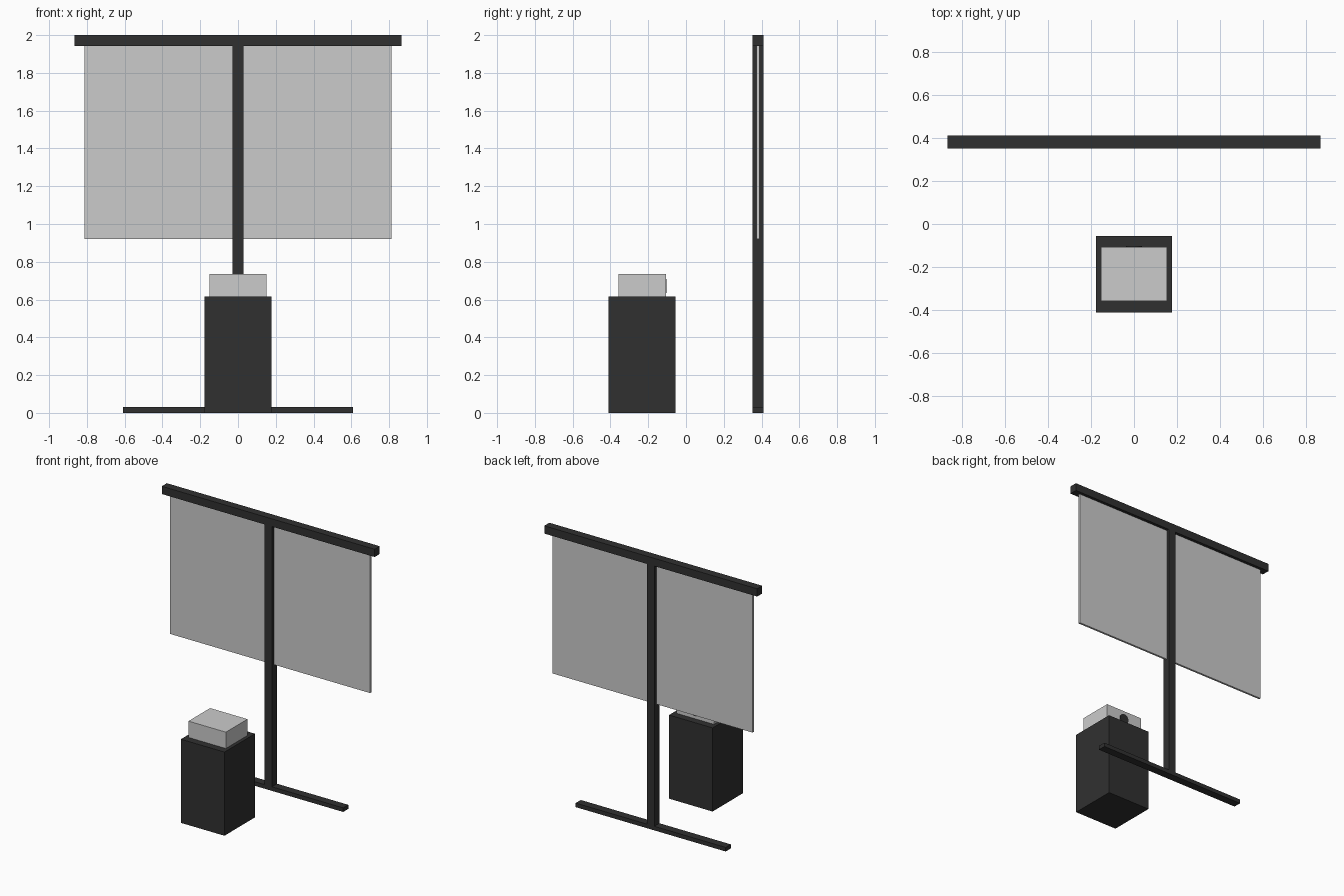
import bpy, math

if "Cube" in bpy.data.objects:
    bpy.data.objects.remove(bpy.data.objects["Cube"])

dark = bpy.data.materials.new("dark")
dark.diffuse_color = (0.03, 0.03, 0.03, 1)
dark.use_nodes = True
dark.node_tree.nodes["Principled BSDF"].inputs["Base Color"].default_value = dark.diffuse_color


def box(name, x, y, z, mat=None):
    """Box symmetric about x = 0, with half width x and (min, max) ranges for y and z."""
    bpy.ops.mesh.primitive_cube_add(size=1)
    o = bpy.context.object
    o.name = name
    o.location = (0, sum(y) / 2, sum(z) / 2)
    o.scale = (2 * x, y[1] - y[0], z[1] - z[0])
    bpy.ops.object.transform_apply(location=False, rotation=False, scale=True)
    if mat:
        o.data.materials.append(mat)
    return o


# Screen stand
stand_y = (0.351, 0.41)
box("stand_foot", 0.61, stand_y, (0, 0.03), dark)
box("stand_post", 0.03, stand_y, (0, 1.945), dark)
box("screen_top_bar", 0.866, stand_y, (1.943, 2.0), dark)

# Hanging screen sheet, running through the middle of the post
box("screen", 0.813, (0.373, 0.388), (0.92, 1.945))

# Pedestal with projector
box("pedestal", 0.177, (-0.41, -0.056), (0, 0.615), dark)
box("projector_body", 0.152, (-0.358, -0.107), (0.615, 0.735))

# Lens facing the screen
bpy.ops.mesh.primitive_cylinder_add(vertices=32, radius=0.037, depth=0.03,
                                    location=(0, -0.118, 0.673),
                                    rotation=(math.pi / 2, 0, 0))
lens = bpy.context.object
lens.name = "projector_lens"
lens.data.materials.append(dark)
bpy.ops.object.shade_smooth_by_angle()
